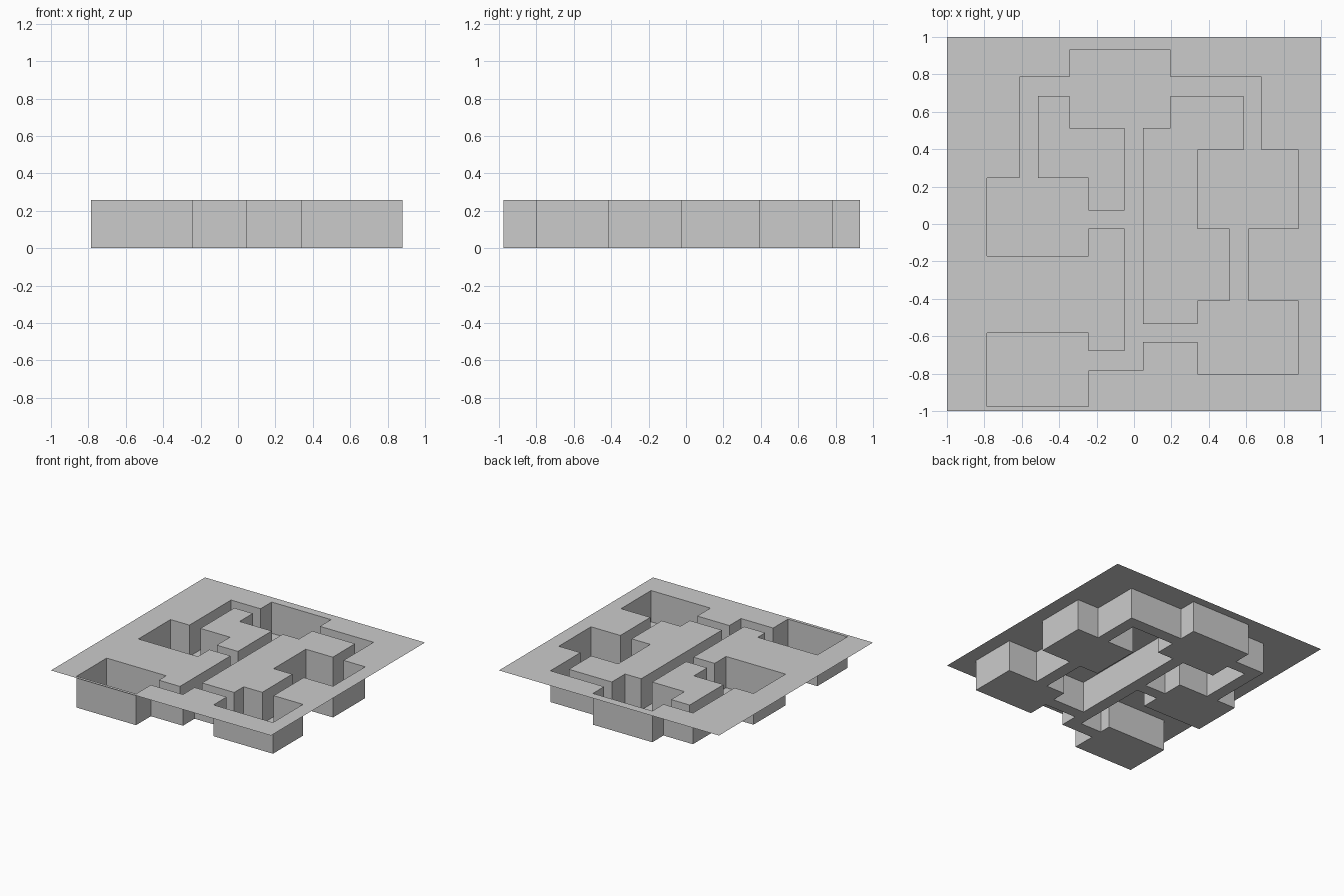
import bpy, bmesh

if "Cube" in bpy.data.objects:
    bpy.data.objects.remove(bpy.data.objects["Cube"])

DEPTH = 0.257

# Rooms and corridors as rectangles (x0, x1, y0, y1)
rooms = [
    (-0.345, 0.195, 0.513, 0.93),     # back room
    (-0.785, -0.244, -0.172, 0.245),  # left room
    (-0.785, -0.244, -0.975, -0.584), # front left room
    (0.34, 0.88, -0.023, 0.395),      # right room
    (0.34, 0.88, -0.803, -0.413),     # front right room
]
corridors = [
    (-0.613, -0.345, 0.685, 0.785), (-0.613, -0.513, 0.245, 0.785),  # back to left
    (0.195, 0.683, 0.685, 0.785), (0.585, 0.683, 0.395, 0.785),      # back to right
    (-0.052, 0.048, -0.783, 0.513),                                  # central passage
    (-0.244, -0.052, -0.023, 0.073),                                 # left branch
    (-0.244, 0.048, -0.783, -0.68),                                  # front left branch
    (0.048, 0.34, -0.632, -0.535),                                   # front right branch
    (0.51, 0.613, -0.413, -0.023),                                   # right to front right
]
spaces = rooms + corridors

# Plan grid through every rectangle edge
xs = sorted({-1.0, 1.0} | {v for r in spaces for v in r[:2]})
ys = sorted({-1.0, 1.0} | {v for r in spaces for v in r[2:]})


def sunk(i, j):
    """True when the plan cell is part of a room or corridor."""
    if not (0 <= i < len(xs) - 1 and 0 <= j < len(ys) - 1):
        return False
    x, y = (xs[i] + xs[i + 1]) / 2, (ys[j] + ys[j + 1]) / 2
    return any(a < x < b and c < y < d for a, b, c, d in spaces)


def make_object(name, quads):
    bm = bmesh.new()
    for q in quads:
        bm.faces.new([bm.verts.new(p) for p in q])
    bmesh.ops.remove_doubles(bm, verts=bm.verts, dist=1e-5)
    mesh = bpy.data.meshes.new(name)
    bm.to_mesh(mesh)
    bm.free()
    bpy.context.collection.objects.link(bpy.data.objects.new(name, mesh))


def wall(p, q):
    return [(*p, 0), (*q, 0), (*q, DEPTH), (*p, DEPTH)]


ground, floor, walls = [], [], []
for i in range(len(xs) - 1):
    for j in range(len(ys) - 1):
        x0, x1, y0, y1 = xs[i], xs[i + 1], ys[j], ys[j + 1]
        corners = [(x0, y0), (x1, y0), (x1, y1), (x0, y1)]
        if not sunk(i, j):
            ground.append([(*c, DEPTH) for c in corners])
            continue
        floor.append([(*c, 0) for c in corners])
        # Walls wherever a sunken cell meets solid ground, facing inward
        for k, (di, dj) in enumerate([(0, -1), (1, 0), (0, 1), (-1, 0)]):
            if not sunk(i + di, j + dj):
                walls.append(wall(corners[(k + 1) % 4], corners[k]))

make_object("ground_sheet", ground)
make_object("room_floor", floor)
make_object("room_walls", walls)
